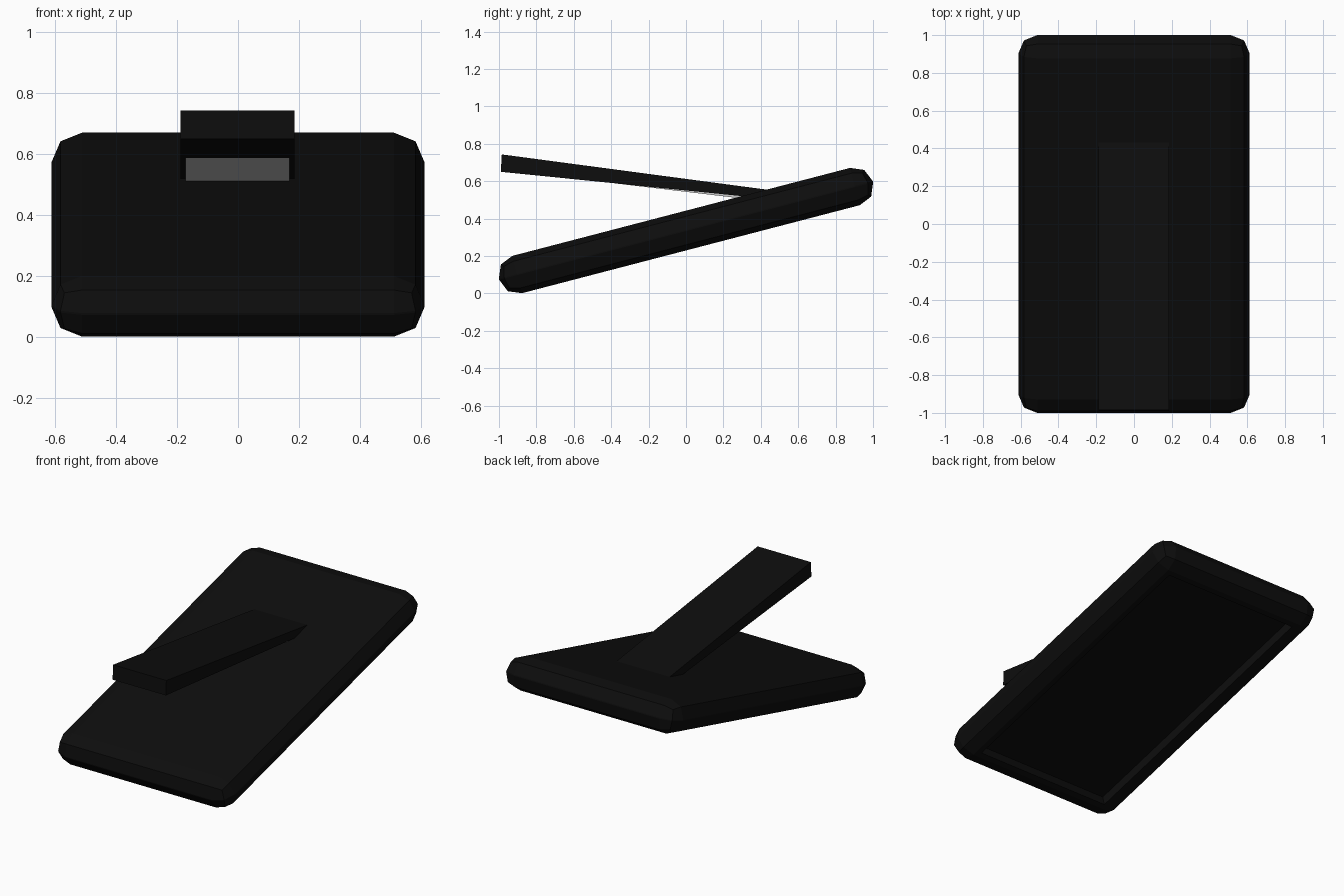
import bpy, bmesh, math
from mathutils import Matrix

if "Cube" in bpy.data.objects:
    bpy.data.objects.remove(bpy.data.objects["Cube"])

black = bpy.data.materials.new("matte_black")
black.diffuse_color = (0.004, 0.004, 0.004, 1)
black.use_nodes = True
black.node_tree.nodes["Principled BSDF"].inputs["Base Color"].default_value = black.diffuse_color


def add_object(name, bm, mat=None):
    bmesh.ops.recalc_face_normals(bm, faces=bm.faces)
    me = bpy.data.meshes.new(name)
    bm.to_mesh(me)
    bm.free()
    ob = bpy.data.objects.new(name, me)
    bpy.context.collection.objects.link(ob)
    if mat:
        me.materials.append(mat)
    return ob


def side_extrusion(name, profile, x0, x1, mat=None):
    """Extrude a (y, z) side profile from x0 to x1."""
    bm = bmesh.new()
    face = bm.faces.new([bm.verts.new((x0, y, z)) for y, z in profile])
    out = bmesh.ops.extrude_face_region(bm, geom=[face])
    verts = [g for g in out["geom"] if isinstance(g, bmesh.types.BMVert)]
    bmesh.ops.translate(bm, verts=verts, vec=(x1 - x0, 0, 0))
    return add_object(name, bm, mat)


# Tilted slab with two-step rounded edges
bm = bmesh.new()
bmesh.ops.create_cube(bm, size=2)
bmesh.ops.scale(bm, vec=(0.612, 1.033, 0.103), verts=bm.verts)
bmesh.ops.bevel(bm, geom=bm.edges[:], offset=0.1, segments=2, profile=0.5,
                affect='EDGES', clamp_overlap=True)

# Shallow recess in the underside
bottom = min(bm.faces, key=lambda f: (round(f.calc_center_median().z, 4), -f.calc_area()))
bmesh.ops.inset_region(bm, faces=[bottom], thickness=0.05)
out = bmesh.ops.extrude_face_region(bm, geom=[bottom])
verts = [g for g in out["geom"] if isinstance(g, bmesh.types.BMVert)]
bmesh.ops.translate(bm, verts=verts, vec=(0, 0, 0.06))
if bottom.is_valid:
    bmesh.ops.delete(bm, geom=[bottom], context='FACES_ONLY')
tilt = Matrix.Translation((0, 0, 0.336)) @ Matrix.Rotation(math.radians(14.6), 4, 'X')
bmesh.ops.transform(bm, matrix=tilt, verts=bm.verts)
add_object("slab", bm, black)

# Tapered arm rising from the slab's upper face
side_extrusion("arm", [(-0.99, 0.65), (-0.985, 0.743), (0.58, 0.535), (0.58, 0.492)],
               -0.188, 0.186, black)

# Grey pad under the arm
side_extrusion("arm_pad", [(-0.37, 0.587), (-0.37, 0.61), (0.42, 0.52), (0.42, 0.493)],
               -0.172, 0.169)
